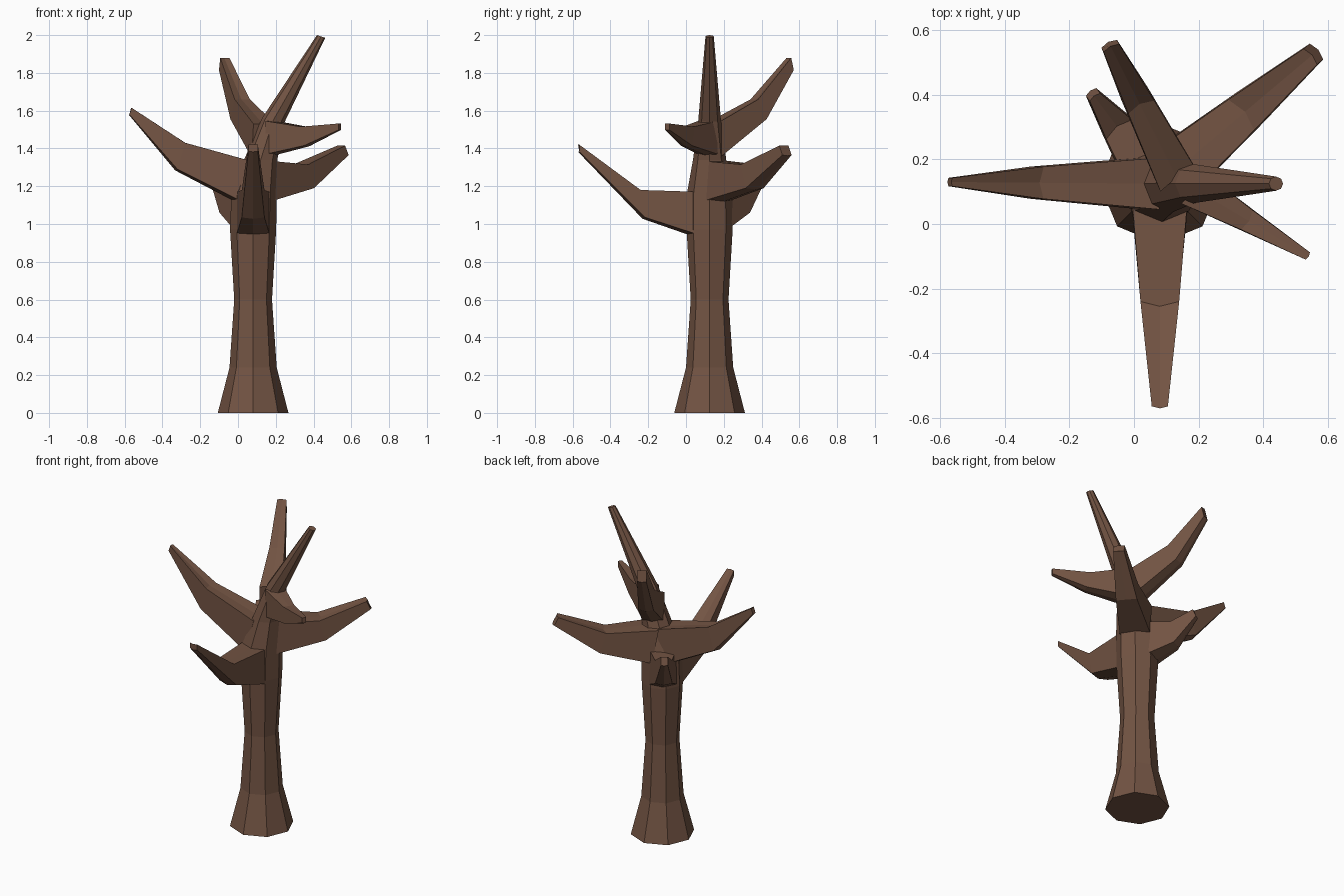
import bpy, bmesh, math
from mathutils import Vector

if "Cube" in bpy.data.objects:
    bpy.data.objects.remove(bpy.data.objects["Cube"])

bark = bpy.data.materials.new("brown bark")
bark.diffuse_color = (0.17, 0.088, 0.056, 1)
bark.use_nodes = True
bark.node_tree.nodes["Principled BSDF"].inputs["Base Color"].default_value = bark.diffuse_color


def loft(name, rings):
    """Skin a list of equal-sized rings and cap both ends."""
    bm = bmesh.new()
    rows = [[bm.verts.new(p) for p in ring] for ring in rings]
    n = len(rows[0])
    for a, b in zip(rows, rows[1:]):
        for i in range(n):
            j = (i + 1) % n
            bm.faces.new((a[i], a[j], b[j], b[i]))
    bm.faces.new(rows[0])
    bm.faces.new(rows[-1])
    bmesh.ops.recalc_face_normals(bm, faces=bm.faces)
    mesh = bpy.data.meshes.new(name)
    bm.to_mesh(mesh)
    bm.free()
    mesh.materials.append(bark)
    bpy.context.collection.objects.link(bpy.data.objects.new(name, mesh))


def octagon(x, z, r, tilt=0.0):
    """Ring around the trunk axis; tilt lowers the +x side."""
    pts = []
    for k in range(8):
        a = math.radians(45 * k)
        pts.append((x + r * math.cos(a), 0.125 + r * math.sin(a),
                    z - tilt * math.cos(a)))
    return pts


def branch(name, origin, tip, stations):
    """Six-sided limb. Station: top reach, top z, bottom reach, bottom z, half width."""
    o = Vector((*origin, 0))
    d = (Vector((*tip, 0)) - o).normalized()
    side = Vector((-d.y, d.x, 0))
    rings = []
    for rt, zt, rb, zb, w in stations:
        bulge = w * 0.25
        top = o + d * rt + Vector((0, 0, zt))
        low = o + d * rb + Vector((0, 0, zb))
        rings.append([top - side * w, top + d * bulge, top + side * w,
                      low + side * w, low + d * bulge - Vector((0, 0, bulge * 0.5)),
                      low - side * w])
    loft(name, rings)


# Trunk flowing into the leaning top leader
loft("trunk", [
    octagon(0.08, 0.0, 0.187), octagon(0.08, 0.24, 0.125),
    octagon(0.08, 0.6, 0.10), octagon(0.08, 0.97, 0.122),
    octagon(0.085, 1.16, 0.12), octagon(0.12, 1.34, 0.088),
    octagon(0.187, 1.55, 0.06, 0.01), octagon(0.44, 1.993, 0.022, 0.007)])

# Side branches
C = (0.08, 0.125)
branch("left_branch", C, (-0.57, 0.13), [
    (0.0, 1.33, 0.06, 1.12, 0.08), (0.36, 1.43, 0.40, 1.29, 0.05),
    (0.643, 1.615, 0.655, 1.58, 0.013)])
branch("front_branch", C, (0.08, -0.57), [
    (0.05, 1.17, 0.08, 0.95, 0.086), (0.365, 1.18, 0.34, 1.035, 0.06),
    (0.69, 1.42, 0.69, 1.385, 0.025)])
branch("back_right_branch", C, (0.56, 0.53), [
    (0.03, 1.335, 0.07, 1.125, 0.09), (0.33, 1.315, 0.37, 1.19, 0.062),
    (0.61, 1.415, 0.635, 1.365, 0.032)])
branch("back_left_branch", C, (-0.13, 0.405), [
    (0.05, 1.2, 0.09, 0.99, 0.08), (0.21, 1.2, 0.23, 1.06, 0.05),
    (0.335, 1.28, 0.355, 1.235, 0.02)])
branch("upper_back_branch", (0.14, 0.13), (-0.075, 0.555), [
    (0.0, 1.53, 0.02, 1.35, 0.065), (0.26, 1.66, 0.31, 1.555, 0.045),
    (0.465, 1.88, 0.48, 1.815, 0.027)])
branch("upper_right_branch", (0.16, 0.125), (0.54, -0.1), [
    (0.02, 1.545, 0.02, 1.37, 0.06), (0.22, 1.515, 0.24, 1.415, 0.035),
    (0.44, 1.532, 0.44, 1.498, 0.013)])
